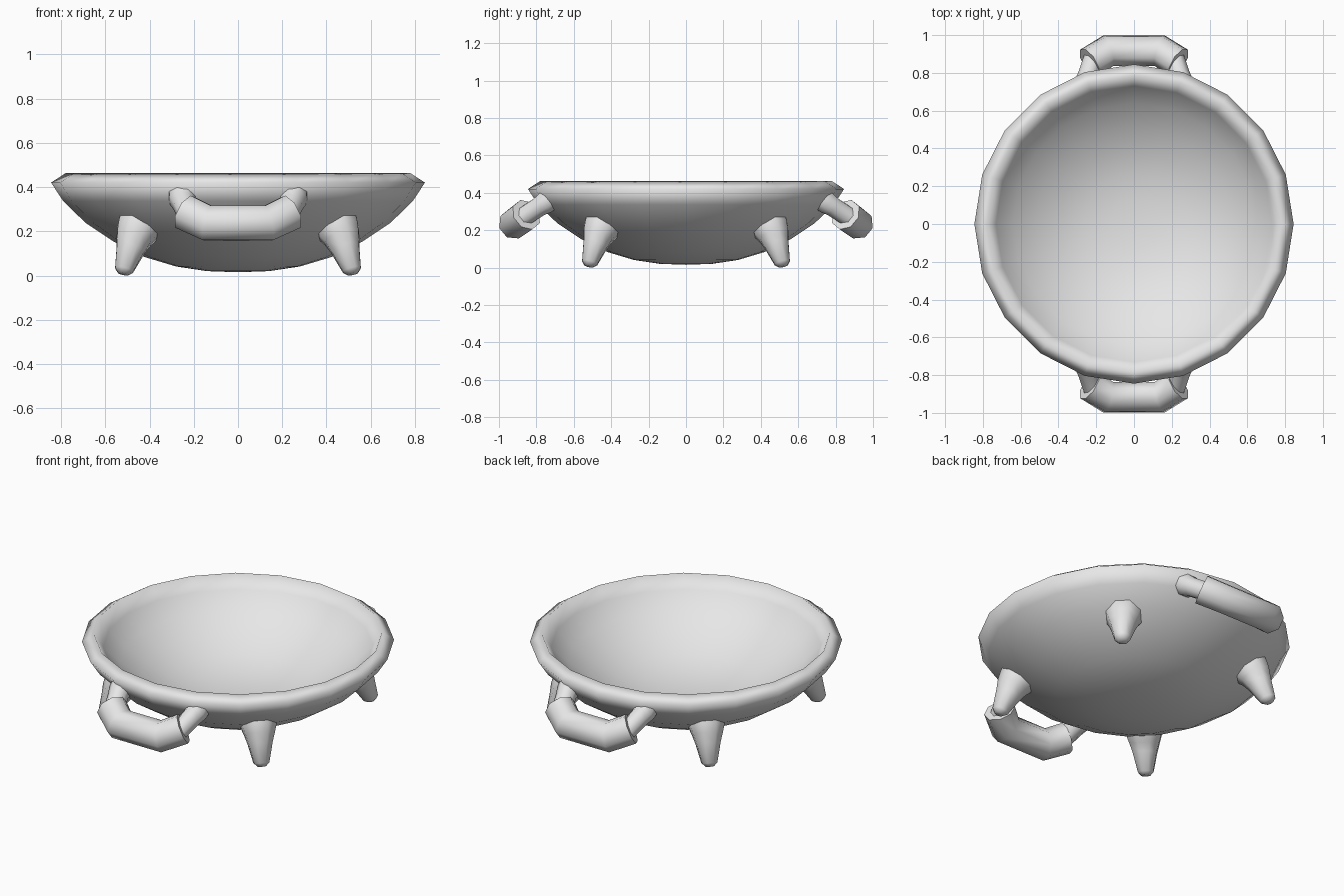
import bpy, bmesh, math
from mathutils import Vector

cube = bpy.data.objects.get("Cube")
if cube:
    bpy.data.objects.remove(cube)

GREY = (0.8, 0.8, 0.8, 1)
mat = bpy.data.materials.new("plain grey")
mat.use_nodes = True
mat.diffuse_color = GREY
mat.node_tree.nodes["Principled BSDF"].inputs["Base Color"].default_value = GREY


def finish(bm, name, smooth=60):
    bmesh.ops.remove_doubles(bm, verts=bm.verts, dist=0.0005)
    bmesh.ops.recalc_face_normals(bm, faces=bm.faces)
    mesh = bpy.data.meshes.new(name)
    bm.to_mesh(mesh)
    bm.free()
    mesh.materials.append(mat)
    obj = bpy.data.objects.new(name, mesh)
    bpy.context.collection.objects.link(obj)
    bpy.ops.object.select_all(action='DESELECT')
    obj.select_set(True)
    bpy.context.view_layer.objects.active = obj
    bpy.ops.object.shade_smooth_by_angle(angle=math.radians(smooth))


def tube(name, points, radii, normal, sides=8):
    """Mitred tube along a planar path; normal is the plane's normal."""
    bm = bmesh.new()
    points = [Vector(p) for p in points]
    normal = Vector(normal).normalized()
    rings = []
    for i, (p, r) in enumerate(zip(points, radii)):
        before = (p - points[max(i - 1, 0)]).normalized()
        after = (points[min(i + 1, len(points) - 1)] - p).normalized()
        tangent = (before + after).normalized()
        stretch = 1 / max(tangent.dot(after if after.length else before), 0.5)
        side = tangent.cross(normal).normalized()
        ring = []
        for k in range(sides):
            a = math.tau * (k + 0.5) / sides
            ring.append(bm.verts.new(p + r * (math.cos(a) * stretch * side + math.sin(a) * normal)))
        rings.append(ring)
    for lower, upper in zip(rings, rings[1:]):
        for k in range(sides):
            n = (k + 1) % sides
            bm.faces.new((lower[k], lower[n], upper[n], upper[k]))
    bm.faces.new(rings[0])
    bm.faces.new(rings[-1])
    finish(bm, name)


# Bowl: an outer profile, offset inward by the wall thickness, turned in twenty steps
WALL = 0.078
outer = [(0, 0.015), (0.14, 0.02), (0.28, 0.041), (0.42, 0.083), (0.56, 0.152),
         (0.69, 0.239), (0.79, 0.336), (0.845, 0.42)]
inner = [(0, outer[0][1] + WALL)]
for i in range(1, len(outer)):
    ahead = outer[min(i + 1, len(outer) - 1)]
    run = Vector((ahead[0] - outer[i - 1][0], ahead[1] - outer[i - 1][1])).normalized()
    inner.append((outer[i][0] - WALL * run.y, outer[i][1] + WALL * run.x))
bm = bmesh.new()
verts = [bm.verts.new((r, 0, z)) for r, z in outer + inner[::-1]]
edges = [bm.edges.new(pair) for pair in zip(verts, verts[1:])]
bmesh.ops.spin(bm, geom=verts + edges, cent=(0, 0, 0), axis=(0, 0, 1),
               angle=math.tau, steps=20, use_merge=False)
finish(bm, "bowl", 150)

# Legs: tapered pegs leaning outward on the diagonals, flared at the bowl
leg = [(0.734, 0.007, 0.025), (0.728, 0.026, 0.045), (0.685, 0.125, 0.071),
       (0.664, 0.173, 0.088), (0.645, 0.203, 0.1), (0.625, 0.233, 0.105)]
d = math.sqrt(0.5)
# Handles: a straight bar with angled ends, tipped down and outward, on two stubs
half = [(0.235, 0.853, 0.283), (0.135, 0.918, 0.236)]
path = half + [(-x, y, z) for x, y, z in reversed(half)]
stub = [(0.215, 0.87, 0.27), (0.243, 0.785, 0.325), (0.25, 0.755, 0.343), (0.25, 0.735, 0.36)]

for sy, end in ((-1, "front"), (1, "back")):
    tube(f"{end}_handle_grip", [(x, sy * y, z) for x, y, z in path],
         [0.087, 0.084, 0.084, 0.087], (0, sy * 0.64, 0.77))
    for sx, hand in ((1, "left"), (-1, "right")):
        tube(f"{end}_{hand}_leg", [(sx * r * d, sy * r * d, z) for r, z, _ in leg],
             [w for _, _, w in leg], (-sy, sx, 0))
        tube(f"{end}_{hand}_handle_stub", [(sx * x, sy * y, z) for x, y, z in stub],
             [0.055, 0.056, 0.063, 0.066], (0, sy * 0.62, 0.78))
